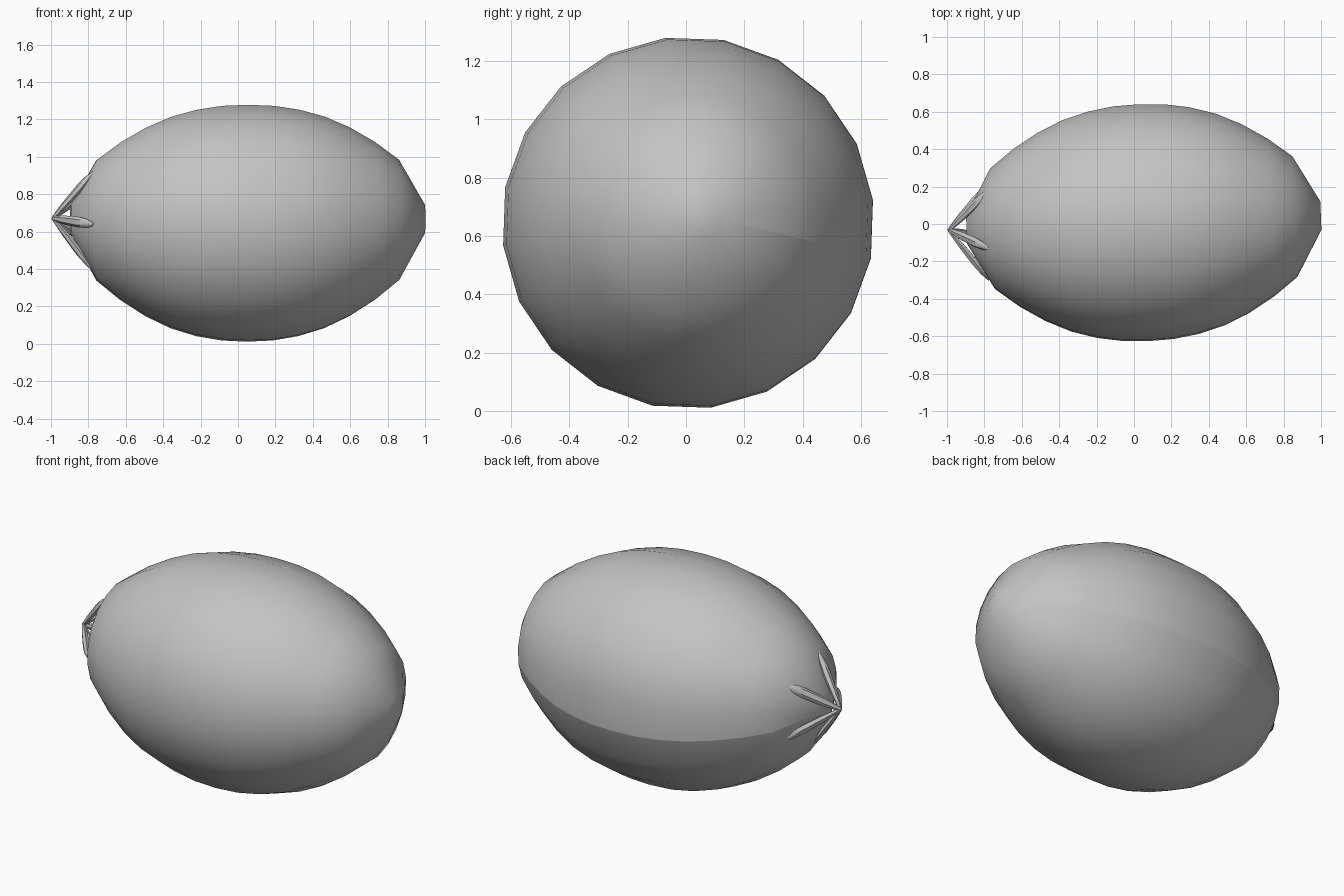
import bpy, bmesh, math
from mathutils import Vector

if "Cube" in bpy.data.objects:
    bpy.data.objects.remove(bpy.data.objects["Cube"])

grey = bpy.data.materials.new("plain grey")
grey.diffuse_color = (0.55, 0.55, 0.55, 1)
grey.use_nodes = True
grey.node_tree.nodes["Principled BSDF"].inputs["Base Color"].default_value = grey.diffuse_color


def finish(bm, name, angle):
    bmesh.ops.recalc_face_normals(bm, faces=bm.faces)
    me = bpy.data.meshes.new(name)
    bm.to_mesh(me)
    bm.free()
    me.materials.append(grey)
    ob = bpy.data.objects.new(name, me)
    bpy.context.collection.objects.link(ob)
    for p in me.polygons:
        p.use_smooth = True
    bpy.context.view_layer.objects.active = ob
    ob.select_set(True)
    bpy.ops.object.shade_smooth_by_angle(angle=math.radians(angle), keep_sharp_edges=True)
    ob.select_set(False)
    return ob


def loft(bm, rings):
    """Skin a list of point rings and close both ends."""
    rows = [[bm.verts.new(p) for p in ring] for ring in rings]
    n = len(rows[0])
    for a, b in zip(rows, rows[1:]):
        for i in range(n):
            j = (i + 1) % n
            bm.faces.new((a[i], a[j], b[j], b[i]))
    bm.faces.new(rows[0])
    bm.faces.new(rows[-1])
    return rows


# Fruit body: slightly yawed, slightly bowed spindle with 20 sides
SIDES = 20
radii = [0.638, 0.632, 0.610, 0.570, 0.508, 0.425, 0.325, 0.077]
steps = [0, 0.137, 0.273, 0.41, 0.545, 0.68, 0.808, 0.947]
profile = [(-t, r) for t, r in zip(steps[:0:-1], radii[:0:-1])] + list(zip(steps, radii))
YAW = 0.04
rings = []
for t, r in profile:
    ring = []
    for i in range(SIDES):
        a = math.radians(7 + 18 * i)
        y, z = r * math.cos(a), r * math.sin(a)
        ring.append((0.052 + t - YAW * y, 0.007 + YAW * t + y, 0.645 + 0.025 * t * t + z))
    rings.append(ring)
bm = bmesh.new()
rows = loft(bm, rings)
# Lengthwise seam
for a, b in zip(rows, rows[1:]):
    bm.edges.get((a[-1], b[-1])).smooth = False
finish(bm, "fruit_body", 75)

# Five slender sepals spreading from the stem point over the end of the fruit
root = Vector((-0.99, -0.033, 0.672))
for k in range(5):
    a = math.radians(41 + 72 * k)
    out = Vector((0, math.cos(a), math.sin(a)))
    end = Vector((-0.775, -0.025, 0.663)) + out * 0.275
    along = (end - root).normalized()
    side = along.cross(out).normalized()
    up = side.cross(along)
    rings = []
    for s, w in [(0, 0.012), (0.3, 0.024), (0.65, 0.029), (0.85, 0.023), (1, 0.009)]:
        c = root.lerp(end, s)
        rings.append([c + side * w * math.cos(q * math.pi / 3)
                      + up * w * 0.7 * math.sin(q * math.pi / 3) for q in range(6)])
    bm = bmesh.new()
    loft(bm, rings)
    finish(bm, "sepal_%d" % (k + 1), 50)
